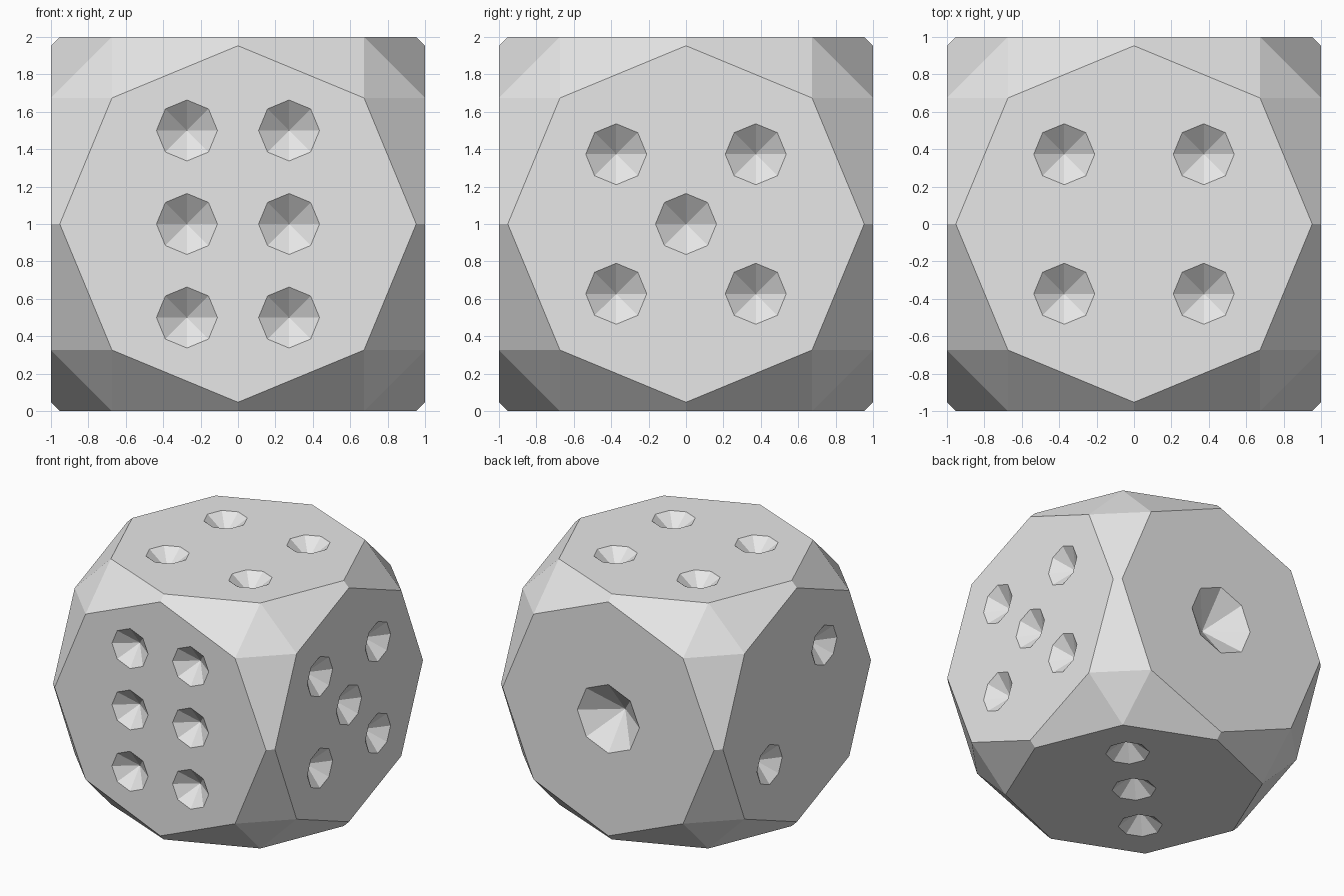
import bpy
import bmesh
from math import radians, cos, sin
from mathutils import Matrix, Vector

cube = bpy.data.objects.get("Cube")
if cube:
    bpy.data.objects.remove(cube, do_unlink=True)

FACE_RADIUS = 0.953   # corner radius of each octagonal face
PIP = 0.163
BIG_PIP = 0.28
DEPTH_RATIO = 0.78    # pip depth against its radius


def face_frame(normal, right):
    """Matrix from face space (x right, y up, z outward) to the die, centred on the origin."""
    n, r = Vector(normal), Vector(right)
    return Matrix((r, n.cross(r), n)).transposed().to_4x4() @ Matrix.Translation((0, 0, 1))


def mesh_object(name, bm):
    bmesh.ops.recalc_face_normals(bm, faces=bm.faces)
    mesh = bpy.data.meshes.new(name)
    bm.to_mesh(mesh)
    bm.free()
    obj = bpy.data.objects.new(name, mesh)
    bpy.context.collection.objects.link(obj)
    obj.location.z = 1
    return obj


# Pip layouts, in face space
def corners(d):
    return [(x, y) for x in (-d, d) for y in (-d, d)]


one = [(0, 0)]
two = [(-0.352, -0.352), (0.352, 0.352)]
three = [(-0.38, 0.38), (0, 0), (0.38, -0.38)]
four = corners(0.373)
five = four + one
six = [(x, z) for x in (-0.273, 0.273) for z in (-0.5, 0, 0.5)]

# Outward normal, right-hand direction, pips, pip radius
faces = [
    ((0, -1, 0), (1, 0, 0), six, PIP),
    ((1, 0, 0), (0, 1, 0), five, PIP),
    ((0, 0, 1), (1, 0, 0), four, PIP),
    ((0, 1, 0), (-1, 0, 0), one, BIG_PIP),
    ((-1, 0, 0), (0, -1, 0), two, PIP),
    ((0, 0, -1), (-1, 0, 0), three, PIP),
]

body = bmesh.new()
cones = bmesh.new()
for normal, right, pips, radius in faces:
    frame = face_frame(normal, right)
    # Octagonal face outline
    for i in range(8):
        a = radians(45 * i)
        body.verts.new(frame @ Vector((FACE_RADIUS * cos(a), FACE_RADIUS * sin(a), 0)))
    # Eight-sided cones, pointing inward and standing slightly proud of the face
    depth = radius * DEPTH_RATIO
    for x, y in pips:
        grow = 1.2
        place = Matrix.Translation((x, y, depth * (grow / 2 - 1)))
        bmesh.ops.create_cone(cones, cap_ends=True, segments=8, radius1=0,
                              radius2=radius * grow, depth=depth * grow,
                              matrix=frame @ place)

# Faceted body wrapped around the six octagons
bmesh.ops.convex_hull(body, input=body.verts)
bmesh.ops.dissolve_limit(body, angle_limit=radians(1), verts=body.verts, edges=body.edges)
bmesh.ops.remove_doubles(cones, verts=cones.verts, dist=0.0001)

die = mesh_object("die_body", body)
cutter = mesh_object("pip_cutter", cones)
cutter.hide_render = True

# Cut the pips
mod = die.modifiers.new("pips", "BOOLEAN")
mod.operation = "DIFFERENCE"
mod.solver = "EXACT"
mod.object = cutter
bpy.context.view_layer.objects.active = die
die.select_set(True)
bpy.ops.object.modifier_apply(modifier=mod.name)
bpy.data.objects.remove(cutter, do_unlink=True)

# Plain grey
grey = bpy.data.materials.new("light_grey")
grey.use_nodes = True
colour = (0.8, 0.8, 0.8, 1)
grey.diffuse_color = colour
grey.node_tree.nodes["Principled BSDF"].inputs["Base Color"].default_value = colour
die.data.materials.clear()
die.data.materials.append(grey)
for poly in die.data.polygons:
    poly.use_smooth = False
    poly.material_index = 0
